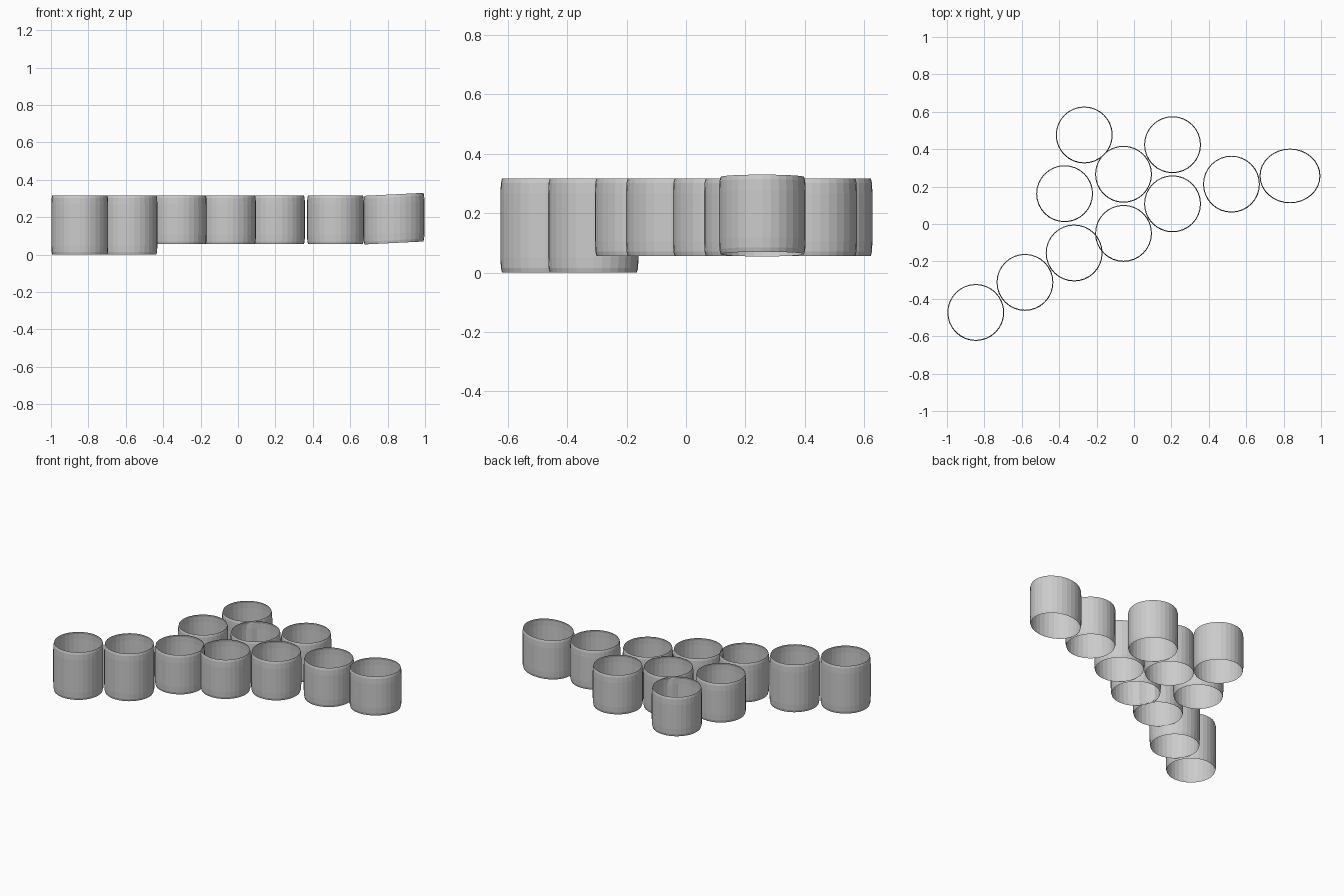
import bpy
import bmesh
from math import sin, cos, pi

if "Cube" in bpy.data.objects:
    bpy.data.objects.remove(bpy.data.objects["Cube"])

SIDES = 32
R = 0.152


def open_tube(name, cx, cy, z0, z1, rx=R, ry=R, slope=0.0):
    """Open thin-walled tube whose rims pull in slightly; slope shears z along x."""
    bm = bmesh.new()
    profile = [(0.965, z0), (0.99, z0 + 0.015), (1.0, z0 + 0.05),
               (1.0, z1 - 0.05), (0.99, z1 - 0.015), (0.965, z1)]
    rings = []
    for s, z in profile:
        ring = []
        for i in range(SIDES):
            a = 2 * pi * i / SIDES
            dx = rx * s * cos(a)
            ring.append(bm.verts.new((cx + dx, cy + ry * s * sin(a), z + slope * dx)))
        rings.append(ring)
    for lo, hi in zip(rings, rings[1:]):
        for i in range(SIDES):
            j = (i + 1) % SIDES
            bm.faces.new((lo[i], lo[j], hi[j], hi[i]))
    mesh = bpy.data.meshes.new(name)
    bm.to_mesh(mesh)
    bm.free()
    obj = bpy.data.objects.new(name, mesh)
    bpy.context.collection.objects.link(obj)
    return obj


# Two taller tubes at the front left
for n, (x, y) in enumerate([(-0.846, -0.473), (-0.583, -0.312)], 1):
    open_tube(f"tall_tube_{n}", x, y, 0.0, 0.317)

# Shorter tubes in the cluster
short = [(-0.32, -0.155), (-0.056, -0.05), (0.206, 0.108), (0.521, 0.213),
         (-0.056, 0.266), (0.206, 0.424), (-0.266, 0.476), (-0.371, 0.162)]
for n, (x, y) in enumerate(short, 1):
    open_tube(f"short_tube_{n}", x, y, 0.056, 0.317)

# Stretched, slanted tube at the right end
open_tube("slanted_end_tube", 0.834, 0.257, 0.062, 0.322, 0.163, 0.146, 0.05)
